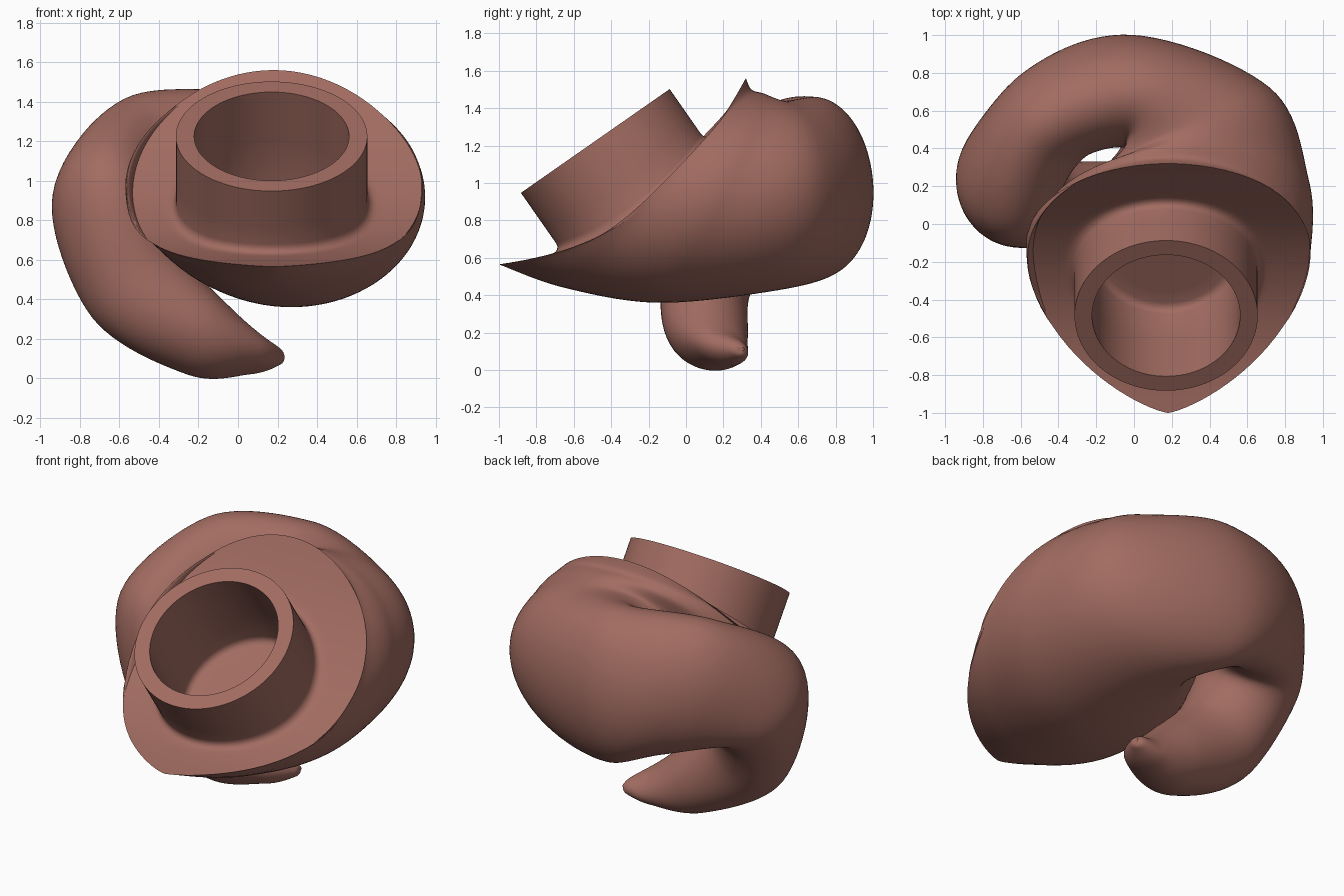
import bpy, bmesh, math
from mathutils import Vector as V

if "Cube" in bpy.data.objects:
    bpy.data.objects.remove(bpy.data.objects["Cube"])

N = 96
ANG = [2 * math.pi * i / N for i in range(N)]


def dish(y):
    """Height of the concave mouth face at a given y."""
    s = y + 1
    return 0.565 + 0.152 * s + 0.101 * s * s + 0.269 * s ** 3


def oval(c, u, v):
    c, u, v = V(c), V(u), V(v)
    return [c + u * math.cos(t) + v * math.sin(t) for t in ANG]


def mouth_point(t):
    c, s = math.cos(t), math.sin(t)
    if s < 0:  # egg shaped lip at the front
        c = math.copysign(abs(c) ** (1 + 0.5 * min(1, -s * 2)), c)
    y = -0.1 + s * (0.42 if s > 0 else 0.9)
    return V((0.18 + 0.75 * c, y, dish(y)))


# Collar frame: tilted tube standing on the mouth face
RIM = V((0.17, -0.485, 1.225))
UP = V((0, 0.82, 0.572))
INTO = V((0, 0.572, -0.82))


def tube(t, r, d):
    return RIM + V((r * math.cos(t), 0, 0)) + UP * (r * math.sin(t)) + INTO * d


def depth(t, r):
    lo, hi = 0, 1.2
    for _ in range(30):
        m = (lo + hi) / 2
        p = tube(t, r, m)
        lo, hi = (m, hi) if p.z > dish(p.y) else (lo, m)
    return lo


def tube_ring(r, d):
    return [tube(t, r, d) for t in ANG]


# Key sections of the curled horn, mouth to tip
mouth = [mouth_point(t) for t in ANG]
keys = [
    mouth,
    oval((0.19, -0.15, 0.97), (0.745, 0.02, 0), (-0.01, 0.50, 0.53)),
    oval((0.24, 0.13, 0.92), (0.69, 0.08, 0), (-0.03, 0.28, 0.56)),
    oval((0.24, 0.48, 0.93), (0.48, 0.24, 0), (0, 0.04, 0.51)),
    oval((-0.03, 0.70, 0.98), (0.02, 0.30, 0.02), (0, -0.03, 0.48)),
    oval((-0.42, 0.58, 1.02), (-0.19, 0.20, 0.05), (-0.10, -0.13, 0.40)),
    oval((-0.66, 0.24, 0.88), (-0.28, 0.02, 0.03), (0, -0.29, 0.20)),
    oval((-0.52, 0.11, 0.47), (-0.22, 0, -0.16), (0, -0.24, 0.03)),
    oval((-0.17, 0.11, 0.21), (-0.09, 0.02, -0.19), (0, -0.22, 0)),
    oval((0.08, 0.19, 0.125), (-0.02, 0.02, -0.105), (0.03, -0.14, 0.01)),
    oval((0.205, 0.28, 0.11), (0, 0.01, -0.045), (0.02, -0.05, 0)),
    oval((0.23, 0.30, 0.112), (0, 0, -0.01), (0, -0.01, 0)),
]


def spline(a, b, c, d, t):
    return 0.5 * (2 * b + (c - a) * t + (2 * a - 5 * b + 4 * c - d) * t * t
                  + (3 * b - a - 3 * c + d) * t ** 3)


STEPS = 12
horn = []
for k in range(len(keys) - 1):
    q = [keys[max(0, min(len(keys) - 1, k + o))] for o in (-1, 0, 1, 2)]
    for s in range(STEPS):
        horn.append([spline(*p, s / STEPS) for p in zip(*q)])
horn.append(keys[-1])

# Collar: bore floor, bore wall, rim, outer wall, base fillet
R_OUT, R_IN, DEEP, F = 0.485, 0.392, 0.62, 0.05
collar = [tube_ring(r, DEEP) for r in (0.02, 0.15, 0.28, R_IN - 0.04)]
for a in (30, 60, 90):
    a = math.radians(a)
    collar.append(tube_ring(R_IN - 0.04 + 0.04 * math.sin(a),
                            DEEP - 0.04 + 0.04 * math.cos(a)))
collar += [tube_ring(R_IN, 0.3), tube_ring(R_IN, 0), tube_ring(R_OUT, 0)]
base = [depth(t, R_OUT) for t in ANG]
foot = [tube(t, R_OUT + F, depth(t, R_OUT + F)) for t in ANG]
for f in (0.33, 0.67, 1):
    collar.append([tube(t, R_OUT, (b - F) * f) for t, b in zip(ANG, base)])
for a in (22.5, 45, 67.5):
    a = math.radians(a)
    ring = []
    for t in ANG:
        r = R_OUT + F * (1 - math.cos(a))
        ring.append(tube(t, r, depth(t, r) - F * (1 - math.sin(a))))
    collar.append(ring)

# Mouth face: from collar foot out to the lip
face = []
for k in range(8):
    ring = []
    for p, q in zip(foot, mouth):
        m = p.lerp(q, k / 8)
        ring.append(V((m.x, m.y, dish(m.y))))
    face.append(ring)

# Skin everything as one closed surface
bm = bmesh.new()
rings = [[bm.verts.new(p) for p in r] for r in collar + face + horn]
for a, b in zip(rings, rings[1:]):
    for i in range(N):
        j = (i + 1) % N
        bm.faces.new((a[i], a[j], b[j], b[i]))
bm.faces.new(rings[0])
bm.faces.new(rings[-1])
bmesh.ops.recalc_face_normals(bm, faces=bm.faces[:])
mesh = bpy.data.meshes.new("curled_horn")
bm.to_mesh(mesh)
bm.free()
horn_obj = bpy.data.objects.new("curled_horn", mesh)
bpy.context.collection.objects.link(horn_obj)

mat = bpy.data.materials.new("clay")
mat.diffuse_color = (0.36, 0.15, 0.12, 1)
mat.use_nodes = True
mat.node_tree.nodes["Principled BSDF"].inputs["Base Color"].default_value = mat.diffuse_color
mesh.materials.append(mat)
bpy.context.view_layer.objects.active = horn_obj
horn_obj.select_set(True)
bpy.ops.object.shade_smooth_by_angle(angle=math.radians(35))
